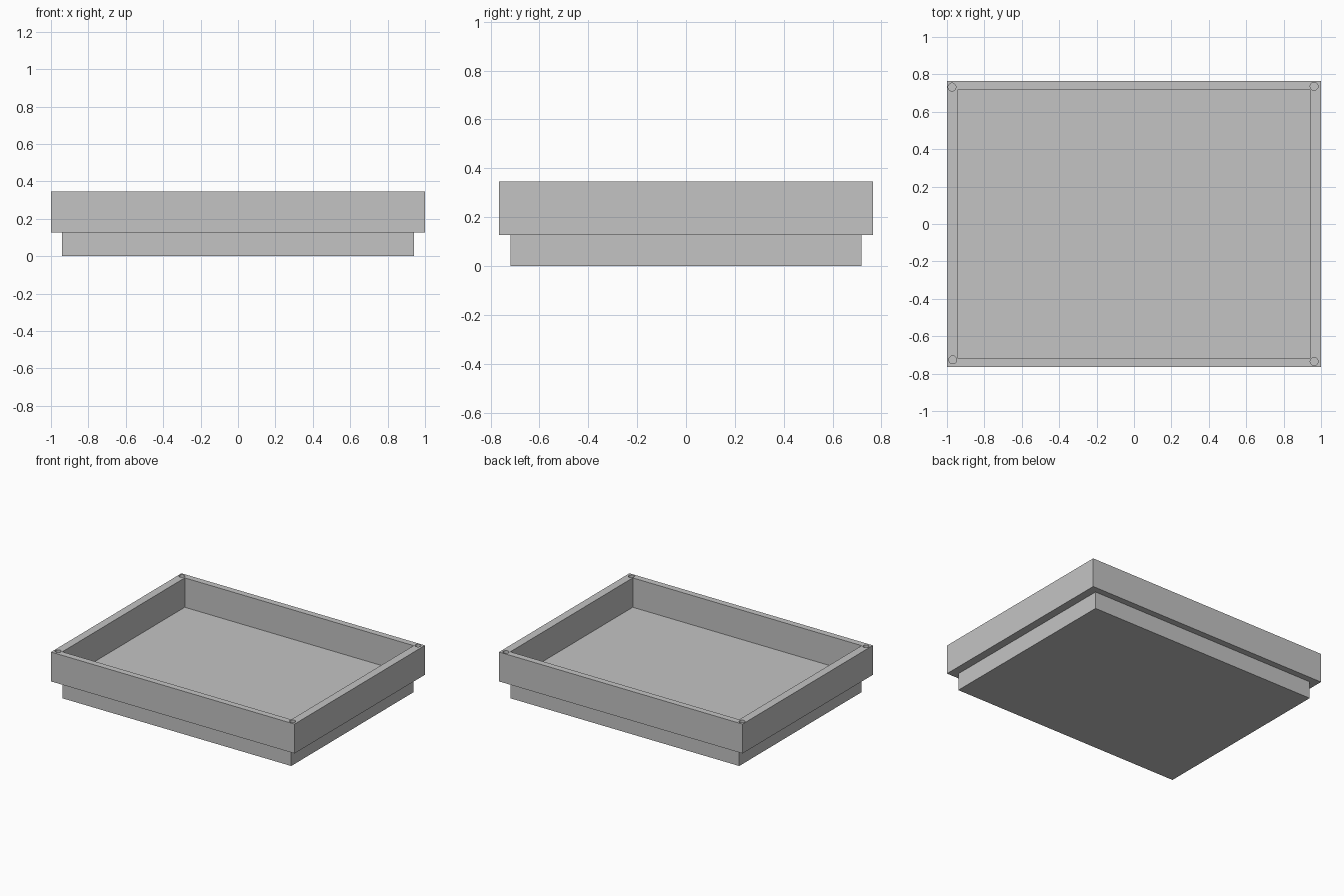
import bpy

if "Cube" in bpy.data.objects:
    bpy.data.objects.remove(bpy.data.objects["Cube"], do_unlink=True)

# Plain grey plastic
grey = bpy.data.materials.new("plain grey")
grey.use_nodes = True
grey.diffuse_color = (0.55, 0.55, 0.55, 1)
grey.node_tree.nodes["Principled BSDF"].inputs["Base Color"].default_value = grey.diffuse_color

TOP, STEP = 0.345, 0.127      # rim top, height of the step and tray floor
INNER_X, INNER_Y = 0.94, 0.718
HOLE_RADIUS, HOLE_DEPTH = 0.021, 0.06


def box(name, half_x, half_y, low, high):
    bpy.ops.mesh.primitive_cube_add(size=1, location=(0, 0, (low + high) / 2))
    obj = bpy.context.object
    obj.name = name
    obj.scale = (2 * half_x, 2 * half_y, high - low)
    bpy.ops.object.transform_apply(location=True, rotation=False, scale=True)
    obj.data.materials.append(grey)
    return obj


def cut(target, cutter):
    cutter.hide_render = True
    mod = target.modifiers.new("cut", "BOOLEAN")
    mod.operation = "DIFFERENCE"
    mod.solver = "EXACT"
    mod.object = cutter
    bpy.context.view_layer.objects.active = target
    bpy.ops.object.modifier_apply(modifier=mod.name)
    bpy.data.objects.remove(cutter, do_unlink=True)


# Lower plinth, whose top is the tray floor
box("tray_base", INNER_X, INNER_Y, 0, STEP)

# Overhanging rim around an open well
rim = box("tray_rim", 1, 0.765, STEP, TOP)
cut(rim, box("well_cutter", INNER_X, INNER_Y, 0, 1))

# Round blind hole in each rim corner
for x, y in ((-0.973, 0.732), (0.963, 0.736), (-0.969, -0.726), (0.963, -0.735)):
    bpy.ops.mesh.primitive_cylinder_add(vertices=32, radius=HOLE_RADIUS,
                                        depth=2 * HOLE_DEPTH, location=(x, y, TOP))
    hole = bpy.context.object
    hole.name = "hole_cutter"
    hole.data.materials.append(grey)
    cut(rim, hole)
